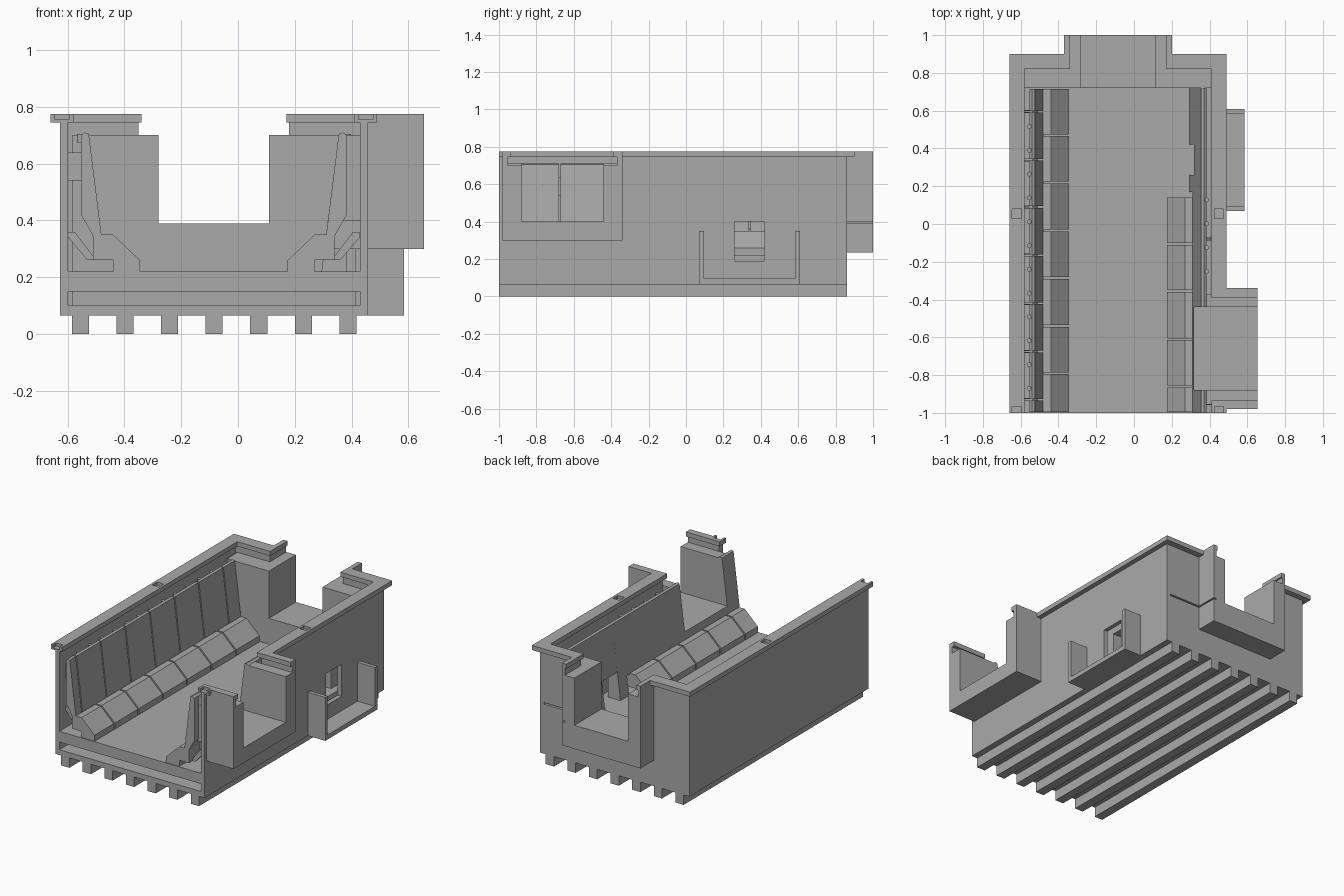
import bpy

if "Cube" in bpy.data.objects:
    bpy.data.objects.remove(bpy.data.objects["Cube"], do_unlink=True)

grey = bpy.data.materials.new("plain grey")
grey.use_nodes = True
grey.diffuse_color = (0.4, 0.4, 0.4, 1)
grey.node_tree.nodes["Principled BSDF"].inputs["Base Color"].default_value = grey.diffuse_color

MID = -0.085  # centre line of the hall
FRONT, BACK = -1, 0.86


def prism(name, points, low, high, axis="z"):
    """Extrude a closed outline along z (outline in x, y) or y (outline in x, z)."""
    def place(p, t):
        return (p[0], p[1], t) if axis == "z" else (p[0], t, p[1])
    n = len(points)
    verts = [place(p, t) for t in (low, high) for p in points]
    faces = [tuple(range(n)), tuple(range(n, 2 * n))]
    faces += [(i, (i + 1) % n, (i + 1) % n + n, i + n) for i in range(n)]
    area = sum(points[i - 1][0] * points[i][1] - points[i][0] * points[i - 1][1] for i in range(n))
    flip = (area > 0) == (axis == "z")
    faces = [f[::-1] if (i == 0) == flip and i == 0 else f for i, f in enumerate(faces)]
    mesh = bpy.data.meshes.new(name)
    mesh.from_pydata(verts, [], faces)
    mesh.materials.append(grey)
    ob = bpy.data.objects.new(name, mesh)
    bpy.context.collection.objects.link(ob)
    # consistent outward normals
    import bmesh
    bm = bmesh.new()
    bm.from_mesh(mesh)
    bmesh.ops.recalc_face_normals(bm, faces=bm.faces)
    bm.to_mesh(mesh)
    bm.free()
    return ob


def box(name, x, y, z):
    return prism(name, [(x[0], y[0]), (x[1], y[0]), (x[1], y[1]), (x[0], y[1])], *z)


def mirror(points):
    return [(2 * MID - x, z) for x, z in points]


def pieces(name, points, cuts, gap=0.005):
    """Split a long profile at the given cuts, leaving narrow joints."""
    for a, b in zip(cuts, cuts[1:]):
        prism(name, points, a + gap, b - gap, "y")


# base, floor and ribs underneath
box("base", (-0.627, 0.458), (FRONT, BACK), (0.065, 0.1))
box("floor", (-0.598, 0.43), (FRONT, 0.83), (0.15, 0.22))
for i in range(7):
    x = -0.555 + i * 0.157
    box("base_rib", (x - 0.03, x + 0.03), (FRONT, BACK), (0, 0.065))

# lower walls; the right one leaves a service opening
box("left_lower_wall", (-0.627, -0.598), (FRONT, BACK), (0.1, 0.4))
box("back_lower_wall", (-0.598, 0.43), (0.83, BACK), (0.1, 0.39))
box("right_lower_wall", (0.43, 0.458), (FRONT, 0.26), (0.1, 0.4))
box("right_lower_wall", (0.43, 0.458), (0.42, BACK), (0.1, 0.4))
box("opening_sill", (0.43, 0.458), (0.26, 0.42), (0.1, 0.19))

# upper walls, which turn outward around the bays
prism("left_upper_wall", [(-0.627, FRONT), (-0.627, BACK), (-0.37, BACK), (-0.37, 1), (-0.35, 1),
                          (-0.35, 0.83), (-0.598, 0.83), (-0.598, FRONT)], 0.39, 0.745)
prism("right_upper_wall", [(0.458, BACK), (0.2, BACK), (0.2, 1), (0.18, 1), (0.18, 0.83), (0.43, 0.83),
                           (0.43, -0.37), (0.655, -0.37), (0.655, -0.34), (0.458, -0.34)], 0.4, 0.745)
prism("front_corner_wall", [(0.43, FRONT), (0.458, FRONT), (0.458, -0.98), (0.655, -0.98),
                            (0.655, -0.955), (0.43, -0.955)], 0.4, 0.745)

# rim on top of the walls
rims = [
    prism("left_rim", [(-0.66, FRONT), (-0.66, 0.9), (-0.37, 0.9), (-0.37, 1), (-0.34, 1),
                       (-0.34, 0.82), (-0.58, 0.82), (-0.58, FRONT)], 0.745, 0.775),
    prism("right_rim", [(0.49, 0.9), (0.2, 0.9), (0.2, 1), (0.17, 1), (0.17, 0.82), (0.41, 0.82),
                        (0.41, -0.39), (0.655, -0.39), (0.655, -0.34), (0.49, -0.34)], 0.745, 0.775),
    prism("front_corner_rim", [(0.41, FRONT), (0.49, FRONT), (0.49, -0.98), (0.655, -0.98),
                               (0.655, -0.935), (0.41, -0.935)], 0.745, 0.775),
]

# square sockets sunk into the rim
for rim, x, y in ((rims[0], -0.62, 0.055), (rims[0], -0.62, -0.99),
                  (rims[1], 0.45, 0.055), (rims[2], 0.45, -0.99)):
    cutter = box("socket_cutter", (x - 0.025, x + 0.025), (y - 0.025, y + 0.025), (0.755, 0.8))
    cutter.hide_render = True
    mod = rim.modifiers.new("socket", "BOOLEAN")
    mod.operation, mod.object, mod.solver = "DIFFERENCE", cutter, "EXACT"
    bpy.context.view_layer.objects.active = rim
    bpy.ops.object.modifier_apply(modifier=mod.name)
    bpy.data.objects.remove(cutter, do_unlink=True)

# back bay: floor, lower block and thick cheeks
box("back_bay_floor", (-0.37, 0.2), (BACK, 1), (0.235, 0.39))
box("back_inner_block", (-0.585, 0.415), (0.72, 0.83), (0.1, 0.39))
for wall, cheek, edge in ((-0.585, -0.35, -0.28), (0.415, 0.18, 0.11)):
    prism("back_bay_cheek", [(wall, 0.72), (edge, 0.72), (edge, 1), (cheek, 1), (cheek, 0.83), (wall, 0.83)],
          0.39, 0.7)

# side bay near the front
box("side_bay_floor", (0.458, 0.655), (-0.98, -0.34), (0.3, 0.4))
box("side_bay_inner_floor", (0.315, 0.458), (-0.88, -0.44), (0.3, 0.4))
for y in ((-0.955, -0.88), (-0.44, -0.37)):
    box("side_bay_cheek", (0.37, 0.655), y, (0.4, 0.7))

# tray outside the service opening
box("tray_floor", (0.458, 0.585), (0.07, 0.61), (0.065, 0.095))
for y in (0.07, 0.585):
    box("tray_cheek", (0.458, 0.585), (y, y + 0.025), (0.095, 0.35))

# leaning side panels
panel = [(-0.553, 0.7), (-0.54, 0.71), (-0.525, 0.705), (-0.48, 0.345), (-0.51, 0.345), (-0.553, 0.42)]
cuts = [-1, -0.93, -0.675, -0.42, -0.165, 0.09, 0.34, 0.595, 0.72]
pieces("left_panel", panel, cuts, 0.004)
right_panel = mirror(panel)
prism("right_panel", right_panel, FRONT, -0.88, "y")
prism("right_panel", right_panel, -0.44, 0.17, "y")
low_panel = mirror([(-0.553, 0.4), (-0.487, 0.4), (-0.48, 0.345), (-0.51, 0.345), (-0.553, 0.4)][:4])
prism("panel_under_bay", low_panel, -0.88, -0.44, "y")
tall = mirror([(-0.553, 0.7), (-0.54, 0.71), (-0.525, 0.705), (-0.464, 0.22), (-0.553, 0.22)])
prism("right_tall_panel", tall, 0.17, 0.26, "y")
prism("right_tall_panel", tall, 0.42, 0.72, "y")
prism("panel_over_opening", tall[:3] + mirror([(-0.487, 0.4), (-0.553, 0.4)]), 0.26, 0.42, "y")

# sloped curbs along the foot of the panels
curb = [(-0.345, 0.22), (-0.345, 0.26), (-0.44, 0.35), (-0.51, 0.35), (-0.51, 0.26), (-0.44, 0.26), (-0.44, 0.22)]
pieces("left_curb", curb, [-1, -0.79, -0.54, -0.285, -0.035, 0.22, 0.47, 0.72])
pieces("right_curb", mirror(curb), [-1, -0.86, -0.61, -0.355, -0.105, 0.145])

# wall ledge carrying the panel foot
ledge = [(-0.598, 0.36), (-0.575, 0.36), (-0.51, 0.275), (-0.51, 0.26), (-0.53, 0.26), (-0.598, 0.34)]
for y in cuts[1:-1]:
    prism("left_foot_bracket", ledge, y - 0.008, y + 0.008, "y")
    box("left_panel_clip", (-0.598, -0.535), (y - 0.006, y + 0.006), (0.54, 0.64))
for y in (-0.95, -0.08):
    prism("right_foot_bracket", mirror(ledge), y - 0.008, y + 0.008, "y")
    box("right_panel_clip", (0.37, 0.43), (y - 0.006, y + 0.006), (0.54, 0.64))


# round pegs behind the panel tops
def peg(x, y):
    bpy.ops.mesh.primitive_cylinder_add(vertices=16, radius=0.012, depth=0.03, location=(x, y, 0.69))
    ob = bpy.context.object
    ob.name = "panel_peg"
    ob.data.materials.append(grey)
    bpy.ops.object.shade_smooth_by_angle()


for i in range(12):
    peg(-0.555, -0.87 + i * 0.126)
for i in range(4):
    peg(0.385, -0.25 + i * 0.126)
